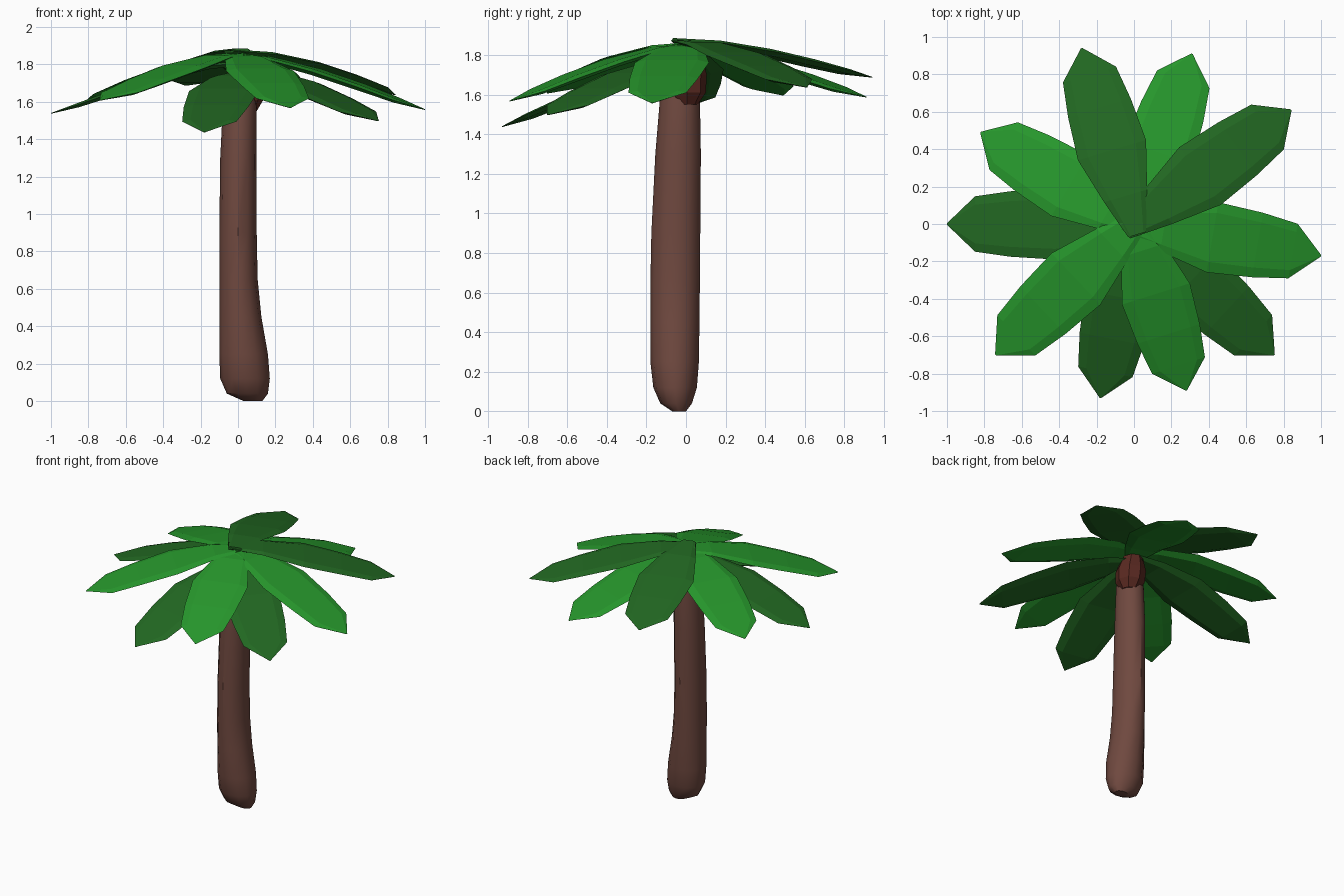
import bpy, bmesh, math
from mathutils import Vector

if "Cube" in bpy.data.objects:
    bpy.data.objects.remove(bpy.data.objects["Cube"])


def material(name, rgb):
    m = bpy.data.materials.new(name)
    m.diffuse_color = (*rgb, 1)
    m.use_nodes = True
    m.node_tree.nodes["Principled BSDF"].inputs["Base Color"].default_value = m.diffuse_color
    return m


bark = material("bark", (0.16, 0.066, 0.05))
husk = material("husk", (0.10, 0.022, 0.015))
light_green = material("light_green", (0.02, 0.31, 0.025))
dark_green = material("dark_green", (0.016, 0.14, 0.016))


def loft(name, rings, mat):
    """Skin a list of equal-length closed point rings, capping both ends."""
    bm = bmesh.new()
    loops = [[bm.verts.new(p) for p in ring] for ring in rings]
    n = len(loops[0])
    for a, b in zip(loops, loops[1:]):
        for i in range(n):
            j = (i + 1) % n
            bm.faces.new((a[i], a[j], b[j], b[i]))
    bm.faces.new(loops[0][::-1])
    bm.faces.new(loops[-1])
    bmesh.ops.remove_doubles(bm, verts=bm.verts, dist=0.0005)
    bmesh.ops.recalc_face_normals(bm, faces=bm.faces)
    me = bpy.data.meshes.new(name)
    bm.to_mesh(me)
    bm.free()
    me.materials.append(mat)
    ob = bpy.data.objects.new(name, me)
    bpy.context.collection.objects.link(ob)
    return ob


def ring(z, x0, x1, y0, y1, n):
    return [((x0 + x1) / 2 + (x1 - x0) / 2 * math.cos(2 * math.pi * i / n),
             (y0 + y1) / 2 + (y1 - y0) / 2 * math.sin(2 * math.pi * i / n), z)
            for i in range(n)]


# Trunk: leaning column with a rounded foot (z, x range, y range)
trunk_rings = [
    (0.00, 0.03, 0.13, -0.07, 0.00), (0.04, -0.06, 0.16, -0.13, 0.03),
    (0.12, -0.095, 0.17, -0.165, 0.055), (0.25, -0.10, 0.16, -0.18, 0.065),
    (0.45, -0.10, 0.125, -0.18, 0.068), (0.65, -0.10, 0.105, -0.18, 0.07),
    (0.90, -0.10, 0.10, -0.175, 0.072), (1.30, -0.095, 0.10, -0.155, 0.075),
    (1.60, -0.08, 0.10, -0.13, 0.07), (1.72, -0.06, 0.08, -0.10, 0.06)]
trunk = loft("trunk", [ring(*r, 12) for r in trunk_rings], bark)
bpy.context.view_layer.objects.active = trunk
trunk.select_set(True)
bpy.ops.object.shade_smooth_by_angle(angle=math.radians(35))

# Crown bulb under the leaves
bulb_rings = [(1.55, -0.02, 0.10, -0.05, 0.06), (1.61, -0.06, 0.135, -0.09, 0.10),
              (1.70, -0.07, 0.13, -0.10, 0.105), (1.80, -0.05, 0.09, -0.07, 0.08)]
loft("crown_bulb", [ring(*r, 8) for r in bulb_rings], husk)

# Leaves: tip x, tip y, tip z, base z
leaves = [
    (-0.28, 0.94, 1.69, 1.885), (0.31, 0.91, 1.59, 1.84),
    (0.84, 0.61, 1.64, 1.88), (1.00, -0.17, 1.56, 1.86),
    (0.75, -0.70, 1.50, 1.79), (0.28, -0.89, 1.57, 1.86),
    (-0.18, -0.93, 1.44, 1.76), (-0.74, -0.70, 1.61, 1.865),
    (-1.00, 0.00, 1.54, 1.82), (-0.82, 0.49, 1.60, 1.86)]
# Stations: fraction of length, half width, fraction of droop, thickness
stations = [(-0.06, 0.05, 0.0, 0.02), (0.16, 0.12, 0.06, 0.03),
            (0.42, 0.19, 0.28, 0.035), (0.66, 0.175, 0.55, 0.035),
            (0.85, 0.148, 0.80, 0.025), (1.0, 0.004, 1.0, 0.004)]

for k, (tx, ty, tz, bz) in enumerate(leaves):
    out = Vector((tx, ty, 0))
    side = Vector((-ty, tx, 0)).normalized()
    rings = []
    for t, hw, droop, th in stations:
        c = out * t + Vector((0, 0, bz + (tz - bz) * droop))
        section = [(-1, -0.4), (-0.65, -1), (0.65, -1), (1, -0.4), (0.7, 0), (-0.7, 0)]
        rings.append([c + side * hw * s + Vector((0, 0, th * h)) for s, h in section])
    loft(f"leaf_{k + 1}", rings, light_green if k % 2 else dark_green)
